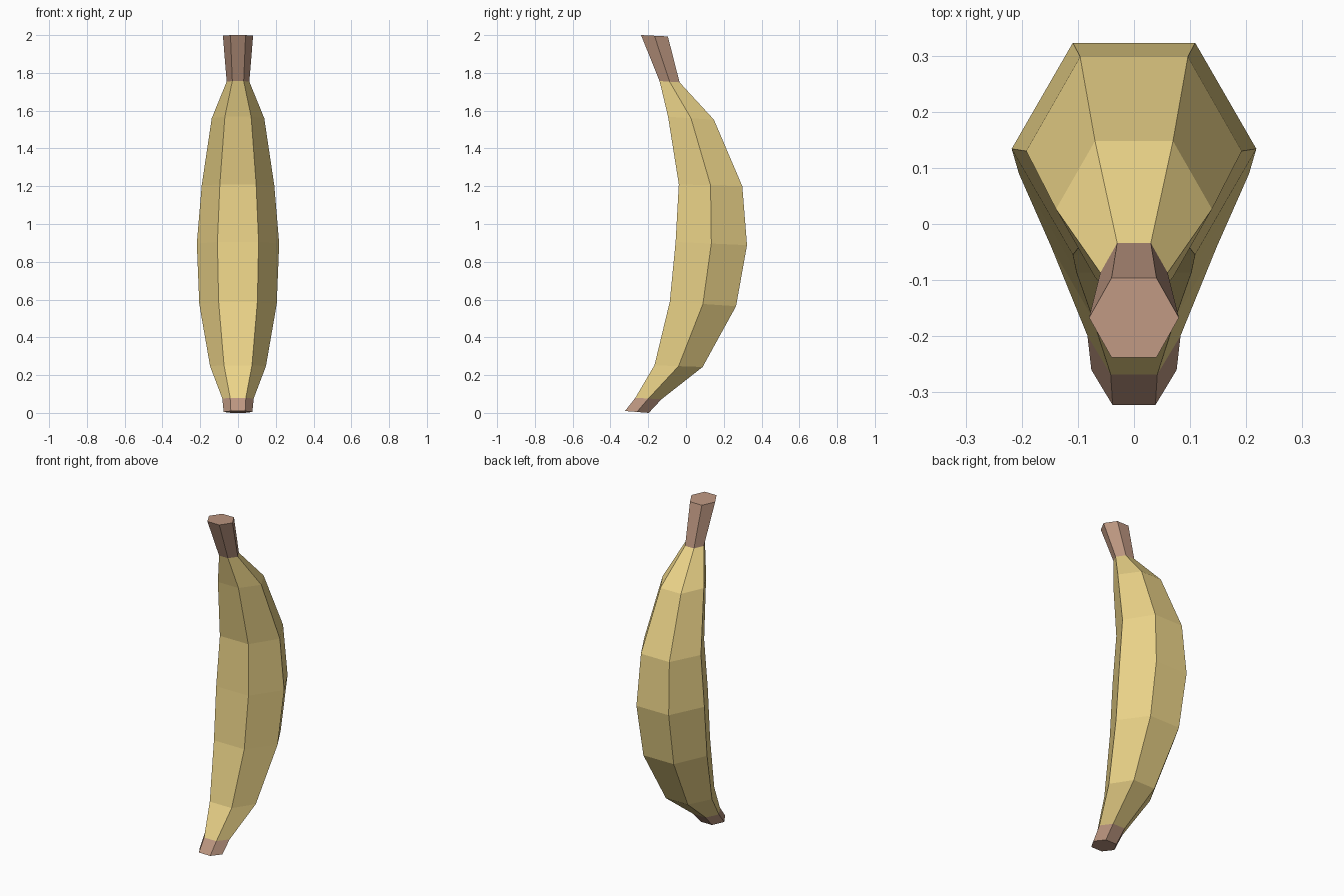
import bpy, bmesh, math

if "Cube" in bpy.data.objects:
    bpy.data.objects.remove(bpy.data.objects["Cube"])

# Side profile stations: front (y, z), back (y, z), half width
stations = [
    ((-0.323, 0.010), (-0.197, 0.000), 0.076),
    ((-0.268, 0.080), (-0.130, 0.072), 0.083),
    ((-0.167, 0.252), (0.088, 0.243), 0.148),
    ((-0.086, 0.588), (0.265, 0.565), 0.205),
    ((-0.055, 0.905), (0.323, 0.888), 0.218),
    ((-0.038, 1.210), (0.298, 1.200), 0.192),
    ((-0.095, 1.568), (0.148, 1.552), 0.139),
    ((-0.140, 1.757), (-0.034, 1.750), 0.060),
    ((-0.238, 2.000), (-0.096, 1.993), 0.080),
]


def material(name, colour):
    mat = bpy.data.materials.new(name)
    mat.diffuse_color = (*colour, 1)
    mat.use_nodes = True
    mat.node_tree.nodes["Principled BSDF"].inputs["Base Color"].default_value = mat.diffuse_color
    return mat


def hex_ring(bm, front, back, half_width):
    """Hexagon with flat front and back, tilted along the front-back line."""
    ring = []
    for k in range(6):
        a = math.radians(60 * k)
        t = 0.5 + 0.5 * math.sin(a) / math.sin(math.radians(60))
        y = front[0] + (back[0] - front[0]) * t
        z = front[1] + (back[1] - front[1]) * t
        ring.append(bm.verts.new((half_width * math.cos(a), y, z)))
    return ring


def loft(name, sections, mat, cap_bottom=False, cap_top=False):
    bm = bmesh.new()
    rings = [hex_ring(bm, *s) for s in sections]
    for lo, hi in zip(rings, rings[1:]):
        for k in range(6):
            n = (k + 1) % 6
            bm.faces.new((lo[k], lo[n], hi[n], hi[k]))
    if cap_bottom:
        bm.faces.new(rings[0][::-1])
    if cap_top:
        bm.faces.new(rings[-1])
    mesh = bpy.data.meshes.new(name)
    bm.to_mesh(mesh)
    bm.free()
    mesh.materials.append(mat)
    obj = bpy.data.objects.new(name, mesh)
    bpy.context.collection.objects.link(obj)
    return obj


yellow = material("yellow_peel", (0.84, 0.66, 0.25))
brown = material("brown_ends", (0.51, 0.31, 0.22))

# Blossom tip, curved peel and stem share their boundary rings
loft("blossom_tip", stations[:2], brown, cap_bottom=True)
loft("peel", stations[1:8], yellow)
loft("stem", stations[7:], brown, cap_top=True)
